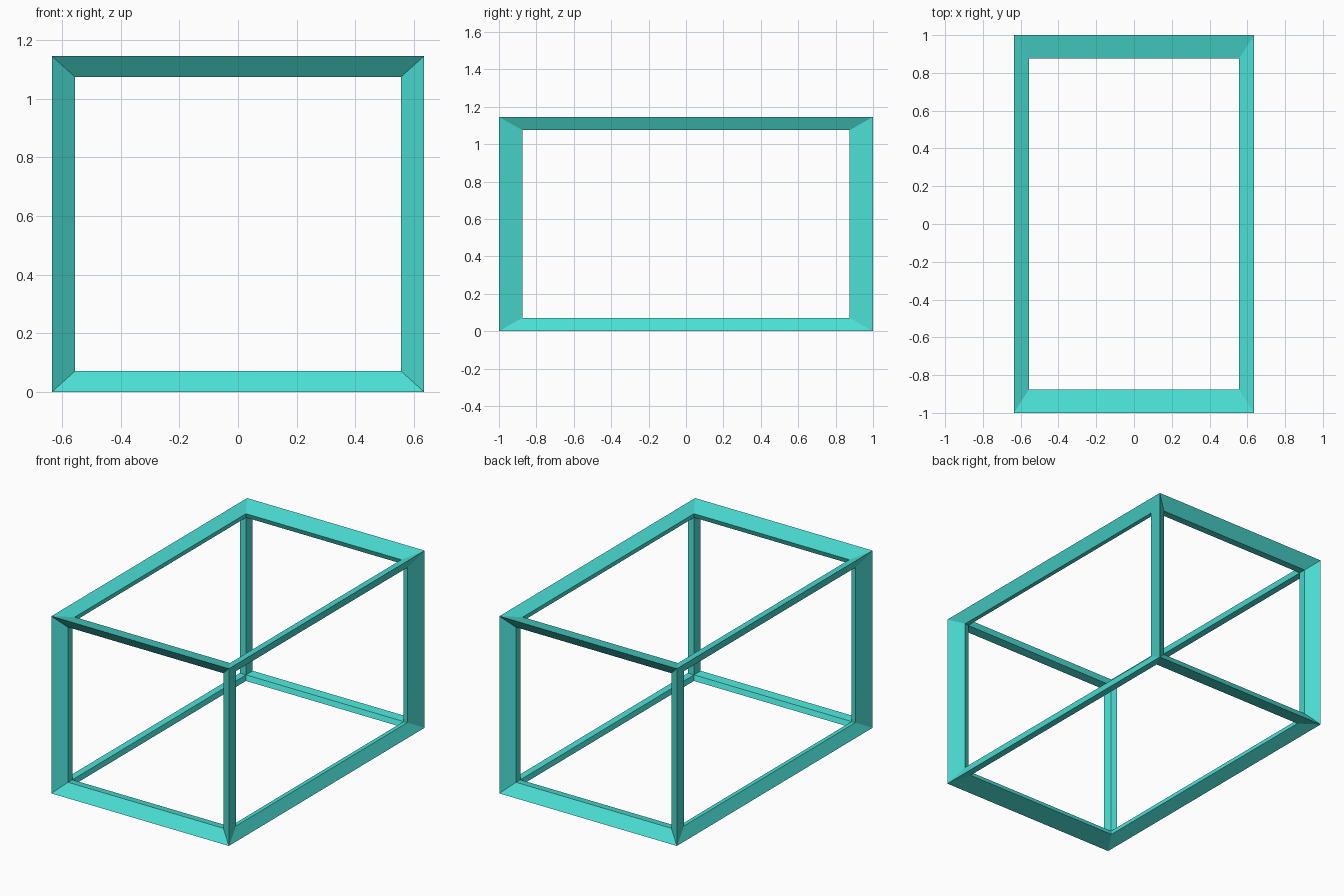
import bpy

default_cube = bpy.data.objects.get("Cube")
if default_cube:
    bpy.data.objects.remove(default_cube, do_unlink=True)

# Turquoise paint
COLOUR = (0.07, 0.74, 0.66, 1.0)
paint = bpy.data.materials.new("turquoise")
paint.use_nodes = True
paint.diffuse_color = COLOUR
paint.node_tree.nodes["Principled BSDF"].inputs["Base Color"].default_value = COLOUR

# Open box frame: a stretched cube reduced to its twelve edge bars
HALF_X, HALF_Y, HALF_Z = 0.635, 1.0, 0.573
THICKNESS = 0.206
OUTER = 1 + THICKNESS / 2 / 3 ** 0.5   # corners bulge out along their normals

bpy.ops.mesh.primitive_cube_add(size=2, location=(0, 0, HALF_Z))
frame = bpy.context.object
frame.name = "box_frame"
frame.scale = (HALF_X / OUTER, HALF_Y / OUTER, HALF_Z / OUTER)
frame.data.materials.append(paint)

bars = frame.modifiers.new("edge_bars", 'WIREFRAME')
bars.thickness = THICKNESS
bars.offset = 0
bars.use_even_offset = False
bars.use_replace = True
bpy.ops.object.modifier_apply(modifier=bars.name)
bpy.ops.object.shade_flat()
